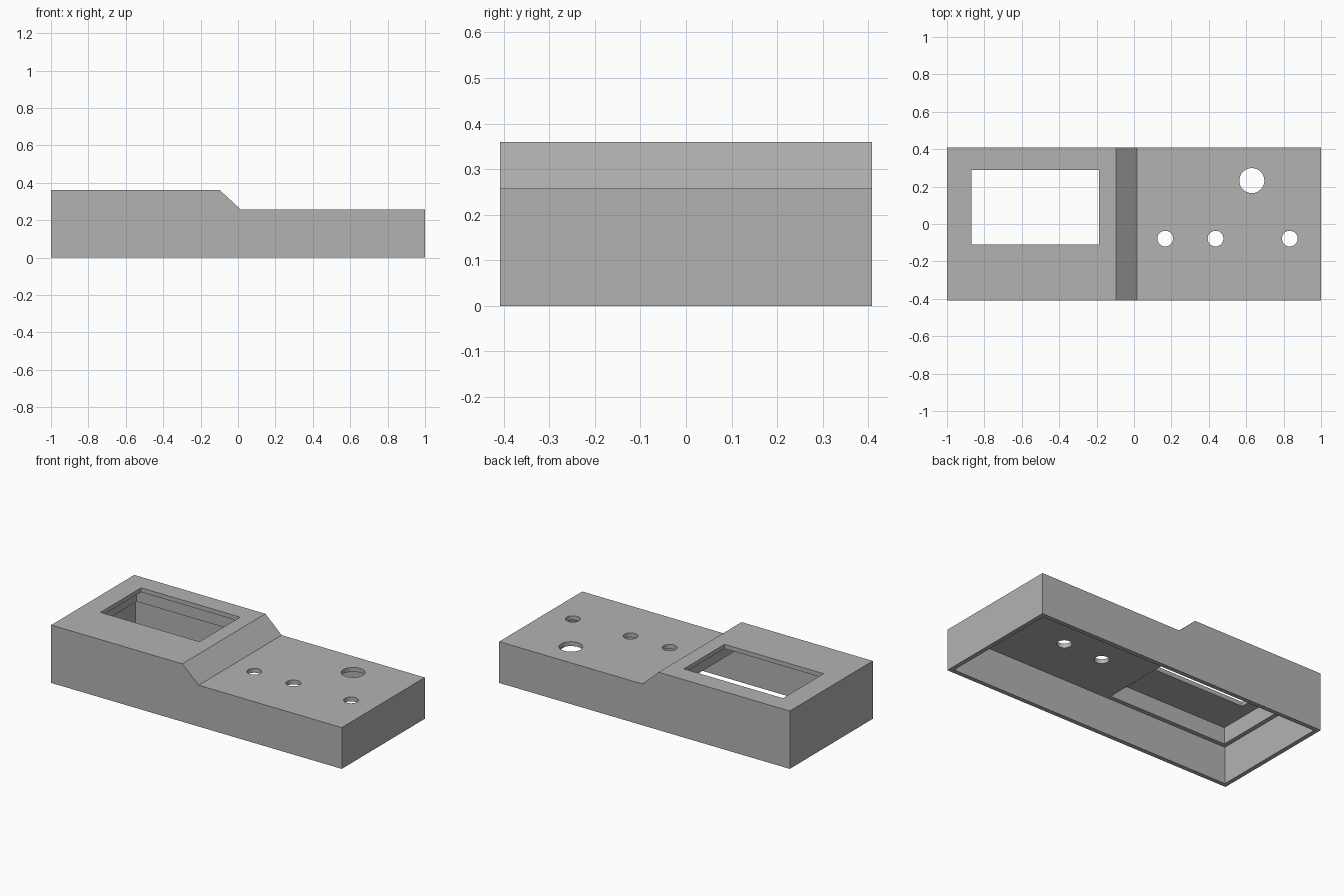
import bpy
import bmesh
from mathutils import Matrix

cube = bpy.data.objects.get("Cube")
if cube:
    bpy.data.objects.remove(cube, do_unlink=True)

WALL = 0.027
HALF_Y = 0.408
LOW, HIGH = 0.257, 0.36
DECK_IN, ROOF_IN = LOW - WALL, HIGH - WALL

grey = bpy.data.materials.new("plain grey")
grey.use_nodes = True
colour = (0.45, 0.45, 0.45, 1)
grey.diffuse_color = colour
grey.node_tree.nodes["Principled BSDF"].inputs["Base Color"].default_value = colour


def add_object(name, bm):
    bmesh.ops.recalc_face_normals(bm, faces=bm.faces)
    mesh = bpy.data.meshes.new(name)
    bm.to_mesh(mesh)
    bm.free()
    mesh.materials.append(grey)
    obj = bpy.data.objects.new(name, mesh)
    bpy.context.collection.objects.link(obj)
    return obj


def box(name, x0, x1, y0, y1, z0, z1):
    bm = bmesh.new()
    bmesh.ops.create_cube(bm, size=1)
    bmesh.ops.scale(bm, vec=(x1 - x0, y1 - y0, z1 - z0), verts=bm.verts)
    bmesh.ops.translate(bm, vec=((x0 + x1) / 2, (y0 + y1) / 2, (z0 + z1) / 2), verts=bm.verts)
    return add_object(name, bm)


def drill(name, x, y, radius):
    bm = bmesh.new()
    bmesh.ops.create_cone(bm, cap_ends=True, segments=32, radius1=radius, radius2=radius,
                          depth=0.2, matrix=Matrix.Translation((x, y, LOW)))
    return add_object(name, bm)


# Stepped case: side profile extruded front to back
profile = [(-1, 0), (1, 0), (1, LOW), (0.015, LOW), (-0.097, HIGH), (-1, HIGH)]
bm = bmesh.new()
side = bm.faces.new([bm.verts.new((x, -HALF_Y, z)) for x, z in profile])
new = bmesh.ops.extrude_face_region(bm, geom=[side])["geom"]
bmesh.ops.translate(bm, vec=(0, 2 * HALF_Y, 0),
                    verts=[v for v in new if isinstance(v, bmesh.types.BMVert)])
case = add_object("control_case", bm)

# Main cavity open underneath, raised pocket, display window and deck holes
inner_x, inner_y = 1 - WALL, HALF_Y - WALL
cutters = [
    box("main_cavity", -inner_x, inner_x, -inner_y, inner_y, -0.1, DECK_IN),
    box("display_pocket", WALL - inner_x, -0.13, WALL - inner_y, inner_y - WALL, 0.1, ROOF_IN),
    box("display_window", -0.87, -0.188, -0.11, 0.29, 0.15, 0.5),
    drill("large_hole", 0.63, 0.232, 0.067),
]
for x in (0.167, 0.436, 0.833):
    cutters.append(drill("small_hole", x, -0.078, 0.042))

# Apply the cuts, then drop the cutters
for cutter in cutters:
    cut = case.modifiers.new(cutter.name, "BOOLEAN")
    cut.operation = "DIFFERENCE"
    cut.solver = "EXACT"
    cut.object = cutter
bpy.context.view_layer.objects.active = case
for name in [m.name for m in case.modifiers]:
    bpy.ops.object.modifier_apply(modifier=name)
for cutter in cutters:
    bpy.data.objects.remove(cutter, do_unlink=True)
